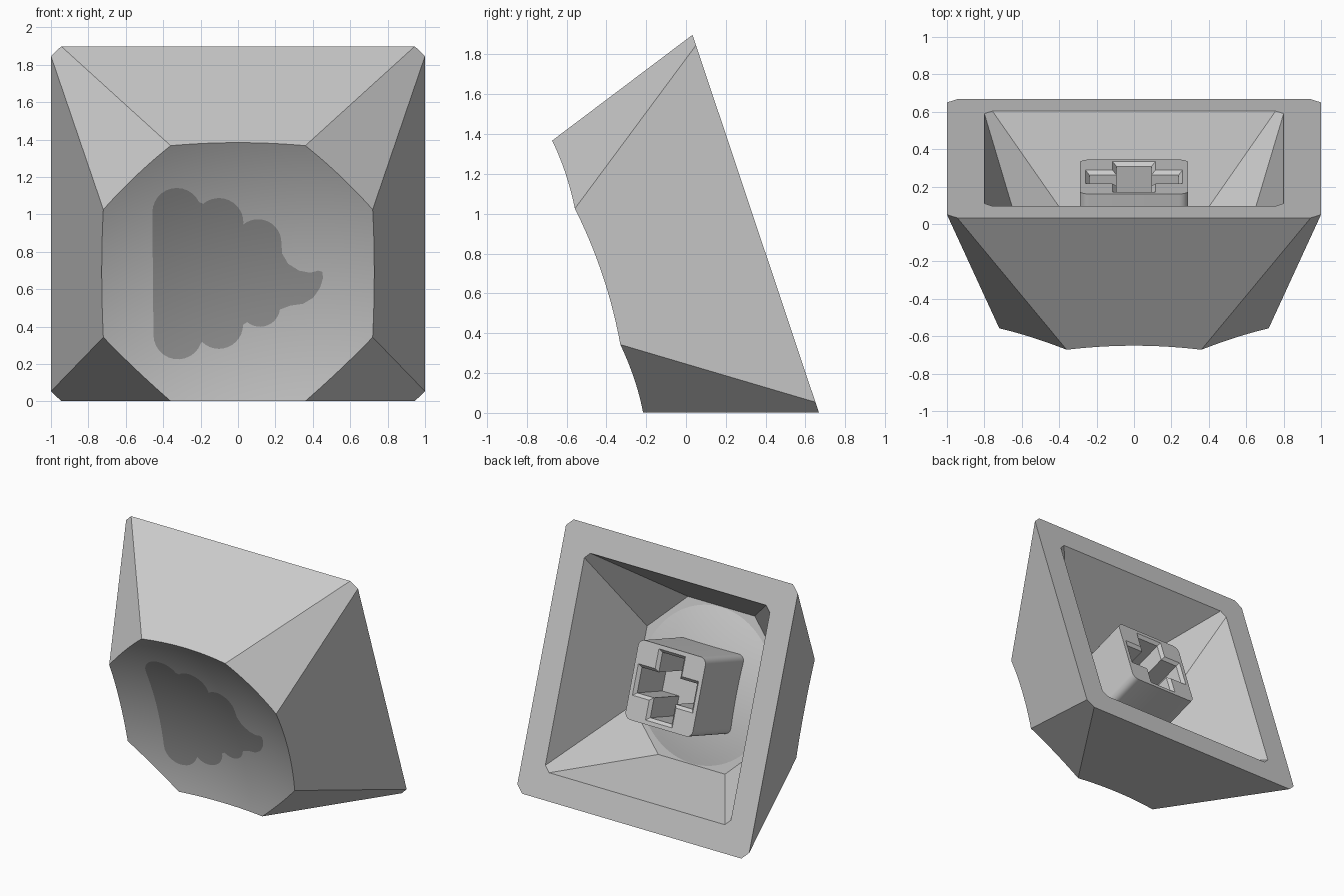
import bpy, bmesh, math
from mathutils import Matrix, Vector

if "Cube" in bpy.data.objects:
    bpy.data.objects.remove(bpy.data.objects["Cube"])

# Local frame: x across, y up the sloping base plane, z from open base to dished top
TILT = math.atan2(0.28, 0.837)
FRAME = Matrix.Translation((0, 0.35, 0.95)) @ Matrix.Rotation(math.pi / 2 + TILT, 4, 'X')
HEIGHT, R = 0.837, 2.4
SPHERE_H = HEIGHT + math.sqrt(R * R - 0.36 ** 2 - 0.72 ** 2)


def material(name, v):
    m = bpy.data.materials.new(name)
    m.diffuse_color = (v, v, v, 1)
    m.use_nodes = True
    m.node_tree.nodes["Principled BSDF"].inputs["Base Color"].default_value = m.diffuse_color
    return m


CAP = material("light_grey", 0.6)
DARK = material("dark_grey", 0.33)


def finish(name, bm, mat, matrix=FRAME):
    bmesh.ops.recalc_face_normals(bm, faces=bm.faces)
    me = bpy.data.meshes.new(name)
    bm.to_mesh(me)
    bm.free()
    me.materials.append(mat)
    ob = bpy.data.objects.new(name, me)
    bpy.context.collection.objects.link(ob)
    ob.matrix_world = matrix
    return ob


def loft(name, rings):
    """Solid through (outline, height) rings with equal point counts."""
    bm = bmesh.new()
    loops = [[bm.verts.new((x, y, h)) for x, y in pts] for pts, h in rings]
    for a, b in zip(loops, loops[1:]):
        for i in range(len(a)):
            j = (i + 1) % len(a)
            bm.faces.new((a[i], a[j], b[j], b[i]))
    bm.faces.new(loops[0])
    bm.faces.new(loops[-1])
    return finish(name, bm, CAP)


def revolve(name, profile, steps=96):
    """Solid of revolution; first and last profile points lie on the axis."""
    bm = bmesh.new()
    vs = [bm.verts.new((r, 0, h)) for r, h in profile]
    es = [bm.edges.new(p) for p in zip(vs, vs[1:])]
    bmesh.ops.spin(bm, geom=vs + es, axis=(0, 0, 1), cent=(0, 0, 0),
                   angle=2 * math.pi, steps=steps)
    bmesh.ops.remove_doubles(bm, verts=bm.verts, dist=1e-5)
    return finish(name, bm, CAP)


def octagon(a, b):
    return [(a, -b), (a, b), (b, a), (-b, a), (-a, b), (-a, -b), (-b, -a), (b, -a)]


def cross(l, w):
    return [(l, -w), (l, w), (w, w), (w, l), (-w, l), (-w, w),
            (-l, w), (-l, -w), (-w, -w), (-w, -l), (w, -l), (w, -w)]


def rounded_square(a, r, n=6):
    pts = []
    for k, (sx, sy) in enumerate([(1, 1), (-1, 1), (-1, -1), (1, -1)]):
        for i in range(n + 1):
            t = (k + i / n) * math.pi / 2
            pts.append((sx * (a - r) + r * math.cos(t), sy * (a - r) + r * math.sin(t)))
    return pts


def apply_cuts(ob, cutters):
    bpy.context.view_layer.objects.active = ob
    for c in cutters:
        c.hide_render = True
        m = ob.modifiers.new("cut", 'BOOLEAN')
        m.operation, m.solver, m.object = 'DIFFERENCE', 'EXACT', c
        bpy.ops.object.modifier_apply(modifier=m.name)
        bpy.data.objects.remove(c)


def smooth(ob, deg=30):
    bpy.ops.object.select_all(action='DESELECT')
    ob.select_set(True)
    bpy.context.view_layer.objects.active = ob
    bpy.ops.object.shade_smooth_by_angle(angle=math.radians(deg))


def dome(r_max, centre_h, n=24):
    top = math.asin(r_max / R)
    return [(R * math.sin(top * i / n), centre_h - R * math.cos(top * i / n)) for i in range(n + 1)]


# Keycap shell: tapered octagon, dished on top and hollowed from the base
k = 0.95 / HEIGHT
shell = loft("keycap_shell", [(octagon(1, 0.945), 0),
                              (octagon(1 - 0.28 * k, 0.945 - 0.585 * k), 0.95)])
dish = revolve("dish_cutter", dome(1.1, SPHERE_H) + [(1.1, 1.5), (0, 1.5)])
CEIL = 0.635
k = -0.1 / CEIL
cavity = loft("cavity_cutter", [(octagon(0.8 - 0.224 * k, 0.757 - 0.469 * k), -0.1),
                                (octagon(0.576, 0.288), CEIL)])
apply_cuts(shell, [dish, cavity])
smooth(shell)

# Rounded underside of the dish, inside the cavity
sag = R - math.sqrt(R * R - 0.57 ** 2)
under = revolve("dish_underside", dome(0.57, CEIL - sag + R, 12) + [(0, CEIL + 0.002)])
smooth(under, 60)

# Stem with a chamfered cross socket
stem = loft("stem", [(rounded_square(0.29, 0.05), 0.103), (rounded_square(0.29, 0.05), 0.62)])
socket = loft("socket_cutter", [(cross(0.26, 0.115), 0.05), (cross(0.26, 0.115), 0.103),
                                (cross(0.238, 0.093), 0.125), (cross(0.238, 0.093), 0.45)])
apply_cuts(stem, [socket])
smooth(stem)


# Dark emblem: scalloped outline in the front plane (hundredths of a unit)
def arc(cx, cz, r, a0, a1, n=12):
    return [(cx + r * math.cos(math.radians(a0 + (a1 - a0) * i / n)),
             cz + r * math.sin(math.radians(a0 + (a1 - a0) * i / n))) for i in range(n + 1)]


tail = [(23.6, 79), (26.8, 73.6), (32.7, 69.9), (38.6, 68.8), (42.8, 69.9), (45, 69.4),
        (45.5, 66), (43.9, 60.8), (40.2, 55.4), (34.8, 52.2), (28, 51.2)]
outline = (arc(-32.7, 101, 13.1, 180, 25) + arc(-10.2, 95.6, 13.1, 130, 0)
           + arc(10.7, 84.9, 12.5, 130, 0) + tail
           + arc(11.8, 50.6, 10.7, -8, -130) + arc(-10.2, 41, 12.9, 0, -135)
           + arc(-32.1, 35.6, 13.1, -20, -180))
bm = bmesh.new()
bm.faces.new([bm.verts.new((x / 100, 0, z / 100)) for x, z in outline])
for axis, lo in (((1, 0, 0), -0.45), ((0, 0, 1), 0.2)):
    for i in range(1, 24):
        p = Vector(axis) * (lo + 0.0413 * i)
        bmesh.ops.bisect_plane(bm, geom=bm.verts[:] + bm.edges[:] + bm.faces[:],
                               dist=1e-6, plane_co=p, plane_no=axis)
# Lay the emblem on the dish
centre = FRAME @ Vector((0, 0, SPHERE_H))
for v in bm.verts:
    d2 = (v.co.x - centre.x) ** 2 + (v.co.z - centre.z) ** 2
    v.co.y = centre.y + math.sqrt((R - 0.004) ** 2 - d2)
bmesh.ops.recalc_face_normals(bm, faces=bm.faces)
emblem = finish("emblem", bm, DARK, Matrix())
if sum((p.normal.y for p in emblem.data.polygons)) > 0:
    emblem.data.flip_normals()
smooth(emblem, 60)
